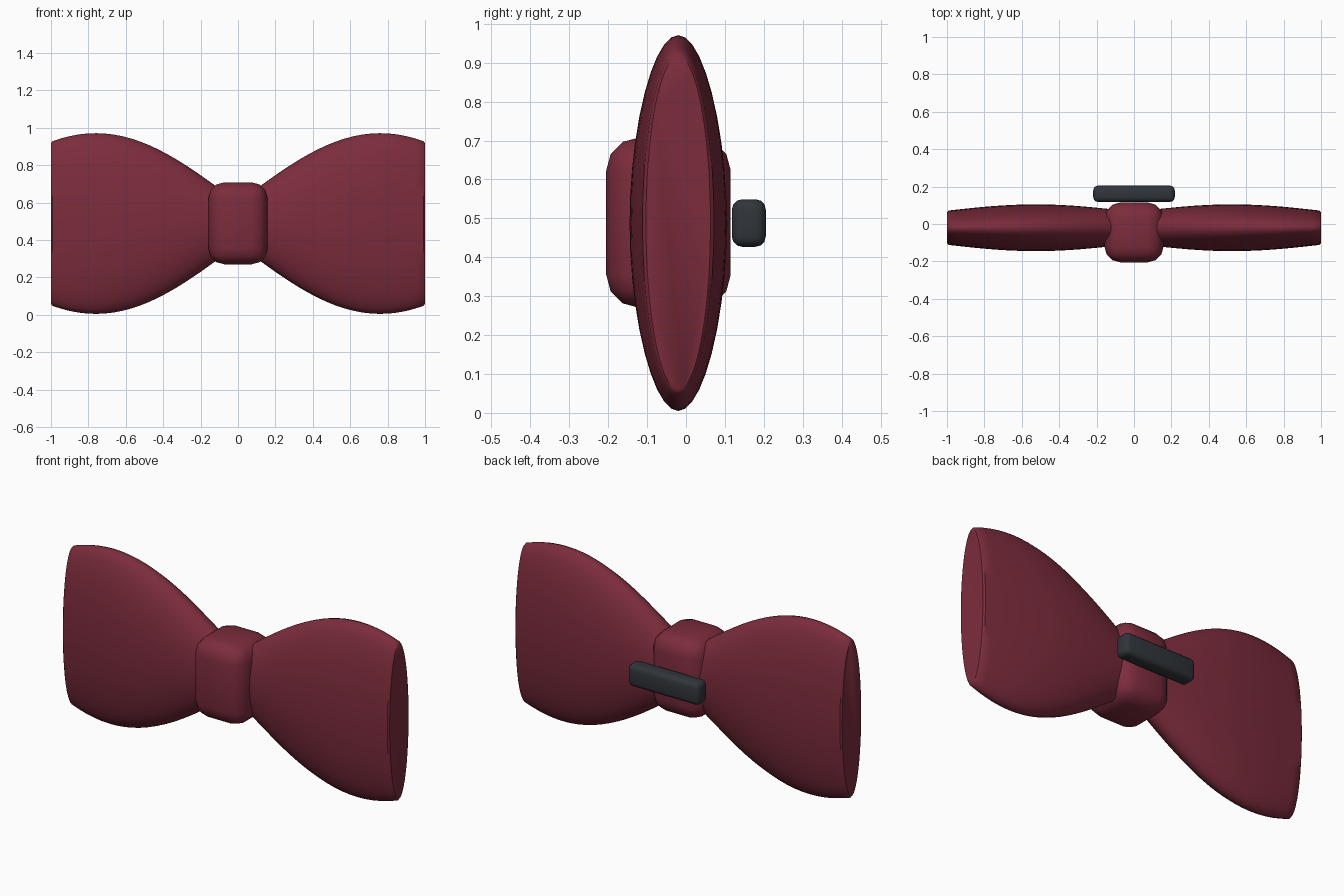
import bpy, bmesh
from math import sin, cos, pi, radians

if "Cube" in bpy.data.objects:
    bpy.data.objects.remove(bpy.data.objects["Cube"])

CY, CZ, SEG = -0.02, 0.488, 40


def material(name, color):
    m = bpy.data.materials.new(name)
    m.diffuse_color = (*color, 1)
    m.use_nodes = True
    m.node_tree.nodes["Principled BSDF"].inputs["Base Color"].default_value = m.diffuse_color
    return m


def finish(name, bm, mat):
    bmesh.ops.recalc_face_normals(bm, faces=bm.faces)
    mesh = bpy.data.meshes.new(name)
    bm.to_mesh(mesh)
    bm.free()
    obj = bpy.data.objects.new(name, mesh)
    bpy.context.collection.objects.link(obj)
    mesh.materials.append(mat)
    bpy.ops.object.select_all(action='DESELECT')
    obj.select_set(True)
    bpy.context.view_layer.objects.active = obj
    bpy.ops.object.shade_smooth_by_angle(angle=radians(40))
    return obj


def wing(name, side, mat):
    # elliptical sections lofted from the knot to the flared end
    bm = bmesh.new()
    stations = [(0.05 + 0.942 * i / 20, 0) for i in range(21)] + [(1.0, 0.008)]
    rings = []
    for x, inset in stations:
        h = 0.15 + 0.333 * sin(pi / 2 * (x - 0.05) / 0.71) - inset
        d = 0.091 + 0.034 * sin(pi * (x - 0.05) / 0.95) - inset
        rings.append([bm.verts.new((side * x,
                                    CY + d * cos(2 * pi * k / SEG),
                                    CZ + h * sin(2 * pi * k / SEG)))
                      for k in range(SEG)])
    for a, b in zip(rings, rings[1:]):
        for k in range(SEG):
            n = (k + 1) % SEG
            bm.faces.new((a[k], a[n], b[n], b[k]))
    bm.faces.new(rings[0])
    bm.faces.new(rings[-1])
    return finish(name, bm, mat)


def rounded_box(name, lo, hi, radius, mat):
    bm = bmesh.new()
    bmesh.ops.create_cube(bm, size=1)
    for v in bm.verts:
        v.co = [(a + b) / 2 + c * (b - a) for a, b, c in zip(lo, hi, v.co)]
    bmesh.ops.bevel(bm, geom=bm.edges[:], offset=radius, segments=3,
                    profile=0.5, affect='EDGES')
    return finish(name, bm, mat)


red = material("burgundy_fabric", (0.2, 0.025, 0.045))
dark = material("dark_clip", (0.03, 0.035, 0.042))

# fabric wings
for label, side in (("left", -1), ("right", 1)):
    wing(label + "_wing", side, red)

# centre knot and clip behind it
rounded_box("knot", (-0.158, -0.205, 0.27), (0.158, 0.115, 0.708), 0.085, red)
rounded_box("clip", (-0.218, 0.118, 0.427), (0.218, 0.205, 0.549), 0.026, dark)
